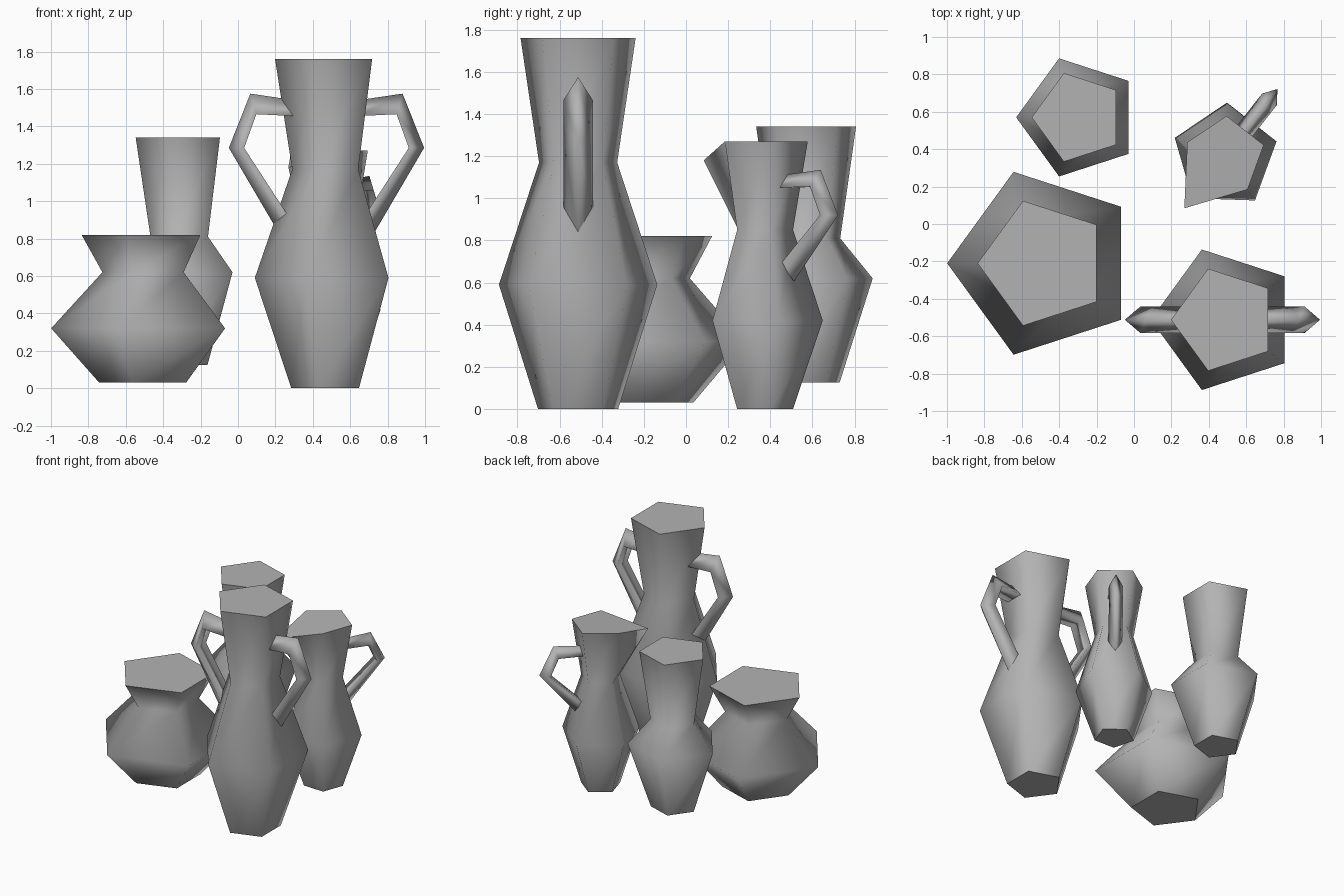
import bpy, bmesh, math

cube = bpy.data.objects.get("Cube")
if cube:
    bpy.data.objects.remove(cube, do_unlink=True)

clay = bpy.data.materials.new("grey_clay")
clay.use_nodes = True
GREY = (0.45, 0.45, 0.45, 1)
clay.diffuse_color = GREY
clay.node_tree.nodes["Principled BSDF"].inputs["Base Color"].default_value = GREY

SIDES = 5


def finish(name, bm, center, turn):
    bmesh.ops.recalc_face_normals(bm, faces=bm.faces)
    mesh = bpy.data.meshes.new(name)
    bm.to_mesh(mesh)
    bm.free()
    mesh.materials.append(clay)
    obj = bpy.data.objects.new(name, mesh)
    obj.location = (center[0], center[1], 0)
    obj.rotation_euler.z = math.radians(turn)
    bpy.context.collection.objects.link(obj)


def loft(bm, rings):
    """Smooth walls between rings, flat caps on both ends."""
    n = len(rings[0])
    for low, high in zip(rings, rings[1:]):
        for i in range(n):
            j = (i + 1) % n
            bm.faces.new((low[i], low[j], high[j], high[i])).smooth = True
    bm.faces.new(rings[0])
    bm.faces.new(rings[-1])


def pot(name, center, profile, turn=0, spout=None):
    """Five-sided vessel from (radius, height) pairs, one corner on local -x."""
    bm = bmesh.new()
    rings = []
    for r, z in profile:
        angles = [math.pi + math.tau * i / SIDES for i in range(SIDES)]
        rings.append([bm.verts.new((r * math.cos(a), r * math.sin(a), z)) for a in angles])
    if spout:
        rings[-1][0].co = (-spout[0], 0, spout[1])
    loft(bm, rings)
    finish(name, bm, center, turn)


def handle(name, center, outer, inner, half_width, turn=0):
    """Three-sided bar with its ridge outside, bent along local +x."""
    bm = bmesh.new()
    rings = []
    for (ro, zo), (ri, zi) in zip(outer, inner):
        points = ((ro, 0, zo), (ri, half_width, zi), (ri, -half_width, zi))
        rings.append([bm.verts.new(p) for p in points])
    loft(bm, rings)
    finish(name, bm, center, turn)


# Squat wide pot
pot("wide_pot", (-0.485, -0.21),
    [(0.257, 0.03), (0.514, 0.32), (0.24, 0.62), (0.351, 0.82)])

# Flared vase at the back
pot("back_vase", (-0.298, 0.57),
    [(0.167, 0.125), (0.332, 0.62), (0.17, 0.81), (0.249, 1.34)])

# Tall vase with two handles
pot("tall_vase", (0.485, -0.512),
    [(0.2, 0), (0.395, 0.59), (0.195, 1.17), (0.287, 1.76)])
for side, turn in (("left", 0), ("right", 180)):
    handle("tall_vase_handle_" + side, (0.473, -0.512),
           [(0.17, 1.54), (0.407, 1.575), (0.522, 1.285), (0.255, 0.83)],
           [(0.17, 1.455), (0.375, 1.465), (0.44, 1.285), (0.21, 0.93)],
           0.07, turn)

# Jug with a pulled spout and one handle opposite it
jug = (0.487, 0.363)
pot("jug", jug,
    [(0.145, 0), (0.286, 0.42), (0.145, 0.85), (0.215, 1.27)],
    turn=52, spout=(0.354, 1.18))
handle("jug_handle", jug,
       [(0.12, 1.11), (0.35, 1.135), (0.455, 0.92), (0.19, 0.605)],
       [(0.12, 1.05), (0.325, 1.055), (0.385, 0.92), (0.15, 0.69)],
       0.05, turn=52)
